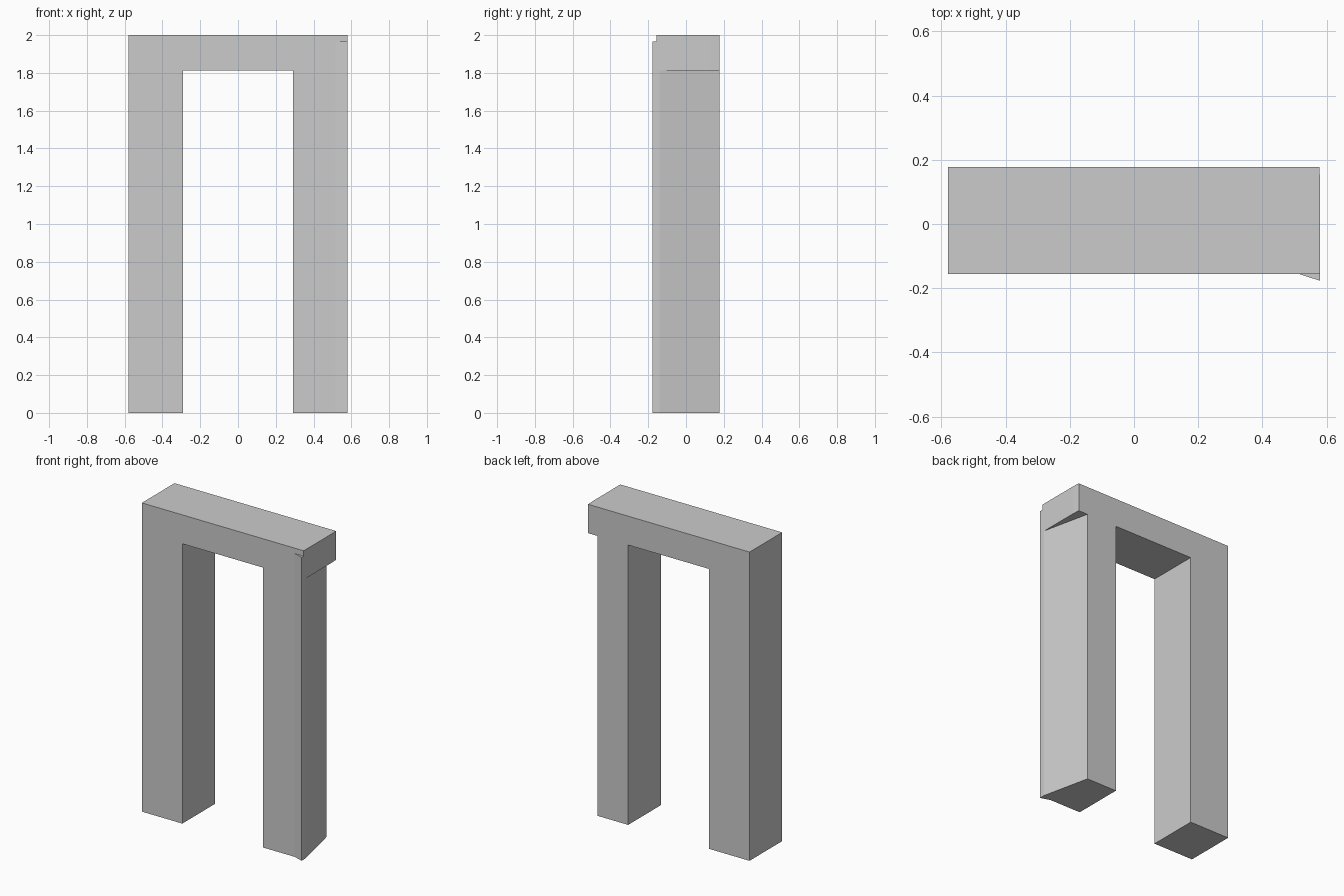
import bpy
import bmesh
from mathutils import Vector

cube = bpy.data.objects.get("Cube")
if cube:
    bpy.data.objects.remove(cube, do_unlink=True)

grey = bpy.data.materials.new("plain_grey")
grey.use_nodes = True
colour = (0.6, 0.6, 0.6, 1)
grey.diffuse_color = colour
grey.node_tree.nodes["Principled BSDF"].inputs["Base Color"].default_value = colour

HALF, INNER = 0.58, 0.29          # outer and inner half widths of the arch
FRONT, BACK, BULGE = -0.156, 0.178, -0.177
LINTEL, BULGE_TOP, TOP = 1.813, 1.965, 2.0


def prism(name, outline, bottom, top):
    """Extrude a plan outline (x, y) between two heights."""
    bm = bmesh.new()
    face = bm.faces.new([bm.verts.new((x, y, bottom)) for x, y in outline])
    made = bmesh.ops.extrude_face_region(bm, geom=[face])["geom"]
    verts = [v for v in made if isinstance(v, bmesh.types.BMVert)]
    bmesh.ops.translate(bm, verts=verts, vec=Vector((0, 0, top - bottom)))
    bmesh.ops.recalc_face_normals(bm, faces=bm.faces)
    mesh = bpy.data.meshes.new(name)
    bm.to_mesh(mesh)
    bm.free()
    mesh.materials.append(grey)
    obj = bpy.data.objects.new(name, mesh)
    bpy.context.collection.objects.link(obj)
    return obj


# Straight leg
prism("right_leg", [(-HALF, FRONT), (-INNER, FRONT), (-INNER, BACK), (-HALF, BACK)],
      0, LINTEL)

# Skewed leg: front corner flares out, outer side tapers in towards the back
prism("left_leg", [(INNER, FRONT), (0.515, FRONT), (HALF, BULGE), (HALF, -0.14),
                   (0.51, BACK), (INNER, BACK)], 0, LINTEL)

# Lintel across both legs
prism("lintel", [(-HALF, FRONT), (HALF, FRONT), (HALF, 0.13), (0.577, BACK),
                 (-HALF, BACK)], LINTEL, TOP)

# Flared corner of the skewed leg, carried up over the lintel front
prism("corner_flare", [(0.515, FRONT), (HALF, BULGE), (HALF, FRONT)],
      LINTEL, BULGE_TOP)
